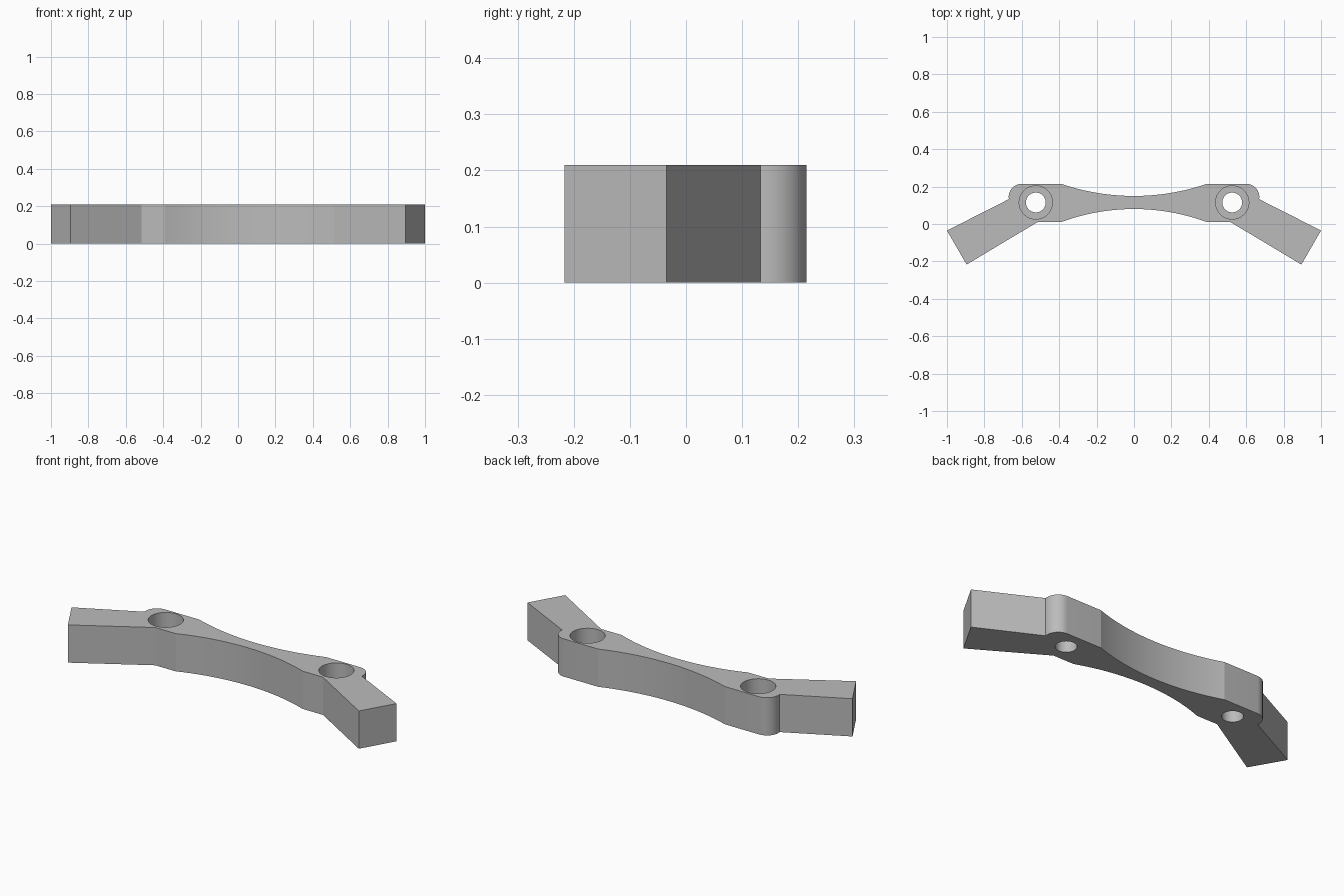
import bpy, bmesh, math
from mathutils import Matrix, Vector

default = bpy.data.objects.get("Cube")
if default:
    bpy.data.objects.remove(default, do_unlink=True)

HEIGHT = 0.21
ARM_ANGLE = math.radians(30)
END = Vector((1.0, -0.035, 0))      # rear outer corner of the left arm
ALONG = Vector((math.cos(ARM_ANGLE), -math.sin(ARM_ANGLE), 0))
BACK = Vector((math.sin(ARM_ANGLE), math.cos(ARM_ANGLE), 0))
UP = Vector((0, 0, 1))

grey = bpy.data.materials.new("plain grey")
grey.use_nodes = True
grey.diffuse_color = (0.5, 0.5, 0.5, 1)
grey.node_tree.nodes["Principled BSDF"].inputs["Base Color"].default_value = (0.5, 0.5, 0.5, 1)


def prism(name, points, depth, origin, x_axis, y_axis, z_axis, side=1):
    """Extrude a flat profile along z_axis; side=-1 mirrors it across x."""
    bm = bmesh.new()
    face = bm.faces.new([bm.verts.new((x, y, 0)) for x, y in points])
    ext = bmesh.ops.extrude_face_region(bm, geom=[face])
    bmesh.ops.translate(bm, vec=(0, 0, depth),
                        verts=[v for v in ext["geom"] if isinstance(v, bmesh.types.BMVert)])
    frame = Matrix((x_axis, y_axis, z_axis)).transposed().to_4x4()
    frame.translation = origin
    bm.transform(Matrix.Diagonal((side, 1, 1, 1)) @ frame)
    bmesh.ops.recalc_face_normals(bm, faces=bm.faces)
    mesh = bpy.data.meshes.new(name)
    bm.to_mesh(mesh)
    bm.free()
    mesh.materials.append(grey)
    obj = bpy.data.objects.new(name, mesh)
    bpy.context.collection.objects.link(obj)
    return obj


def arc(cx, cy, r, start, end, steps):
    angles = [math.radians(start + (end - start) * i / steps) for i in range(steps + 1)]
    return [(cx + r * math.cos(a), cy + r * math.sin(a)) for a in angles]


def waist(mid_y, edge_y, half=0.39, steps=16):
    """Half of a shallow circular arc, from the middle out to x = half."""
    sag = edge_y - mid_y
    r = (half ** 2 + sag ** 2) / (2 * abs(sag))
    sweep = math.asin(half / r)
    sign = math.copysign(1, sag)
    return [(r * math.sin(sweep * i / steps),
             mid_y + sign * r * (1 - math.cos(sweep * i / steps))) for i in range(steps + 1)]


# Bracket outline: one half, then mirrored
front_corner = END - BACK * HEIGHT
half = waist(0.15, 0.215)
half += arc(0.60, 0.145, 0.07, 90, -10, 14)
half += [END.xy[:], front_corner.xy[:], (0.516, 0.01)]
half += waist(0.08, 0.01)[::-1]
outline = half + [(-x, y) for x, y in reversed(half) if x > 1e-6]
X, Y = Vector((1, 0, 0)), Vector((0, 1, 0))
bracket = prism("bracket", outline, HEIGHT, Vector(), X, Y, UP)


def cut(cutter):
    cutter.hide_render = True
    mod = bracket.modifiers.new("cut", "BOOLEAN")
    mod.operation = "DIFFERENCE"
    mod.solver = "EXACT"
    mod.object = cutter
    bpy.context.view_layer.objects.active = bracket
    bpy.ops.object.modifier_apply(modifier=mod.name)
    bpy.data.objects.remove(cutter, do_unlink=True)


def circle(r):
    return arc(0, 0, r, 0, 360, 48)[:-1]


R = HEIGHT / 2
for side in (1, -1):
    # Rounded upper edge of the arm end
    corner = arc(-R, R, R, 0, 90, 16) + [(-R, 0.26), (0.05, 0.26), (0.05, R)]
    cut(prism("end_rounding", corner, 0.4, END - BACK * 0.3, ALONG, UP, BACK, side))
    # Vertical bolt hole with its counterbore opening upwards
    for r, z in ((0.053, -0.05), (0.089, 0.09)):
        cut(prism("vertical_hole", circle(r), 0.3, Vector((0.525, 0.115, z)), X, Y, UP, side))
    # Cross hole through the arm, counterbored from the back
    centre = END - ALONG * 0.144 + UP * 0.105
    for r, depth in ((0.051, 0.3), (0.087, 0.11)):
        cut(prism("cross_hole", circle(r), 0.4, centre - BACK * depth, ALONG, UP, BACK, side))

# Smooth the curves, keep the machined edges crisp
bpy.ops.object.select_all(action="DESELECT")
bracket.select_set(True)
bpy.context.view_layer.objects.active = bracket
bpy.ops.object.shade_smooth_by_angle(angle=math.radians(15))
